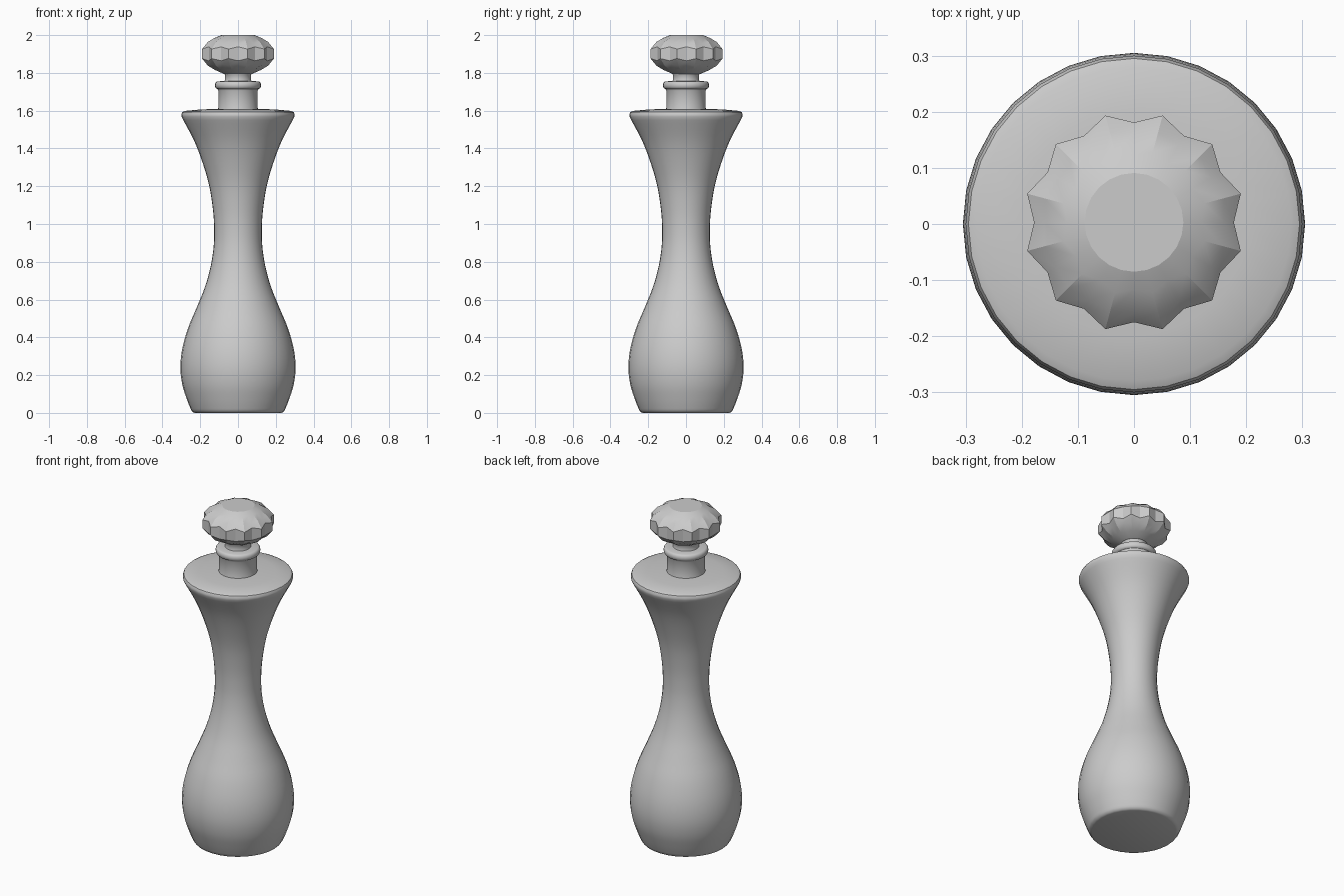
import bpy, bmesh, math

if "Cube" in bpy.data.objects:
    bpy.data.objects.remove(bpy.data.objects["Cube"])


def finish(name, bm, angle):
    bmesh.ops.recalc_face_normals(bm, faces=bm.faces)
    me = bpy.data.meshes.new(name)
    bm.to_mesh(me)
    bm.free()
    ob = bpy.data.objects.new(name, me)
    bpy.context.collection.objects.link(ob)
    bpy.ops.object.select_all(action='DESELECT')
    ob.select_set(True)
    bpy.context.view_layer.objects.active = ob
    bpy.ops.object.shade_smooth_by_angle(angle=math.radians(angle))
    return ob


def skin(rings, n):
    """Join rings of n points with quads and cap both ends."""
    bm = bmesh.new()
    vs = [[bm.verts.new(p) for p in ring] for ring in rings]
    for a, b in zip(vs, vs[1:]):
        for i in range(n):
            j = (i + 1) % n
            bm.faces.new((a[i], a[j], b[j], b[i]))
    bm.faces.new(vs[0][::-1])
    bm.faces.new(vs[-1])
    return bm


def lathe(name, profile, n=32, angle=40):
    rings = [[(r * math.cos(2 * math.pi * i / n), r * math.sin(2 * math.pi * i / n), z)
              for i in range(n)] for r, z in profile]
    return finish(name, skin(rings, n), angle)


def smooth_profile(pts, steps=4):
    """Catmull-Rom curve through the profile points."""
    out = []
    p = [pts[0]] + pts + [pts[-1]]
    for a, b, c, d in zip(p, p[1:], p[2:], p[3:]):
        for s in range(steps):
            t = s / steps
            out.append(tuple(0.5 * (2 * b[k] + (c[k] - a[k]) * t
                       + (2 * a[k] - 5 * b[k] + 4 * c[k] - d[k]) * t * t
                       + (3 * b[k] - a[k] - 3 * c[k] + d[k]) * t ** 3) for k in (0, 1)))
    return out + [pts[-1]]


# Hourglass bottle body with rounded rim and flat shoulder
wall = smooth_profile([(0.248, 0.015), (0.270, 0.07), (0.295, 0.15), (0.305, 0.24), (0.295, 0.34),
                       (0.264, 0.45), (0.218, 0.56), (0.174, 0.67), (0.144, 0.78), (0.129, 0.88),
                       (0.126, 0.97), (0.132, 1.07), (0.152, 1.20), (0.186, 1.32), (0.232, 1.44),
                       (0.290, 1.55)])
body = [(0.228, 0.0), (0.240, 0.004)] + wall + [(0.299, 1.568), (0.300, 1.58), (0.295, 1.592),
                                               (0.280, 1.599), (0.2, 1.606), (0.11, 1.61)]
lathe("bottle_body", body)

# Neck with rolled lip
lip = [(0.109 + 0.013 * math.cos(a), 1.735 + 0.020 * math.sin(a))
       for a in (math.radians(d) for d in range(-90, 91, 30))]
lathe("bottle_neck", [(0.108, 1.60), (0.104, 1.615), (0.104, 1.705)] + lip + [(0.07, 1.757)])

# Stopper stem
lathe("stopper_stem", [(0.074, 1.75), (0.070, 1.76), (0.070, 1.79), (0.085, 1.81)])

# Faceted stopper knob: 12 points, each ring gives (tip radius, tip z, valley radius, valley z)
knob = [(0.075, 1.795, 0.075, 1.795), (0.125, 1.815, 0.118, 1.815), (0.165, 1.838, 0.160, 1.846),
        (0.197, 1.876, 0.178, 1.864), (0.197, 1.926, 0.178, 1.938),
        (0.165, 1.964, 0.160, 1.956), (0.130, 1.984, 0.120, 1.984), (0.088, 2.0, 0.088, 2.0)]
rings = []
for tr, tz, vr, vz in knob:
    ring = []
    for i in range(24):
        a = math.radians(15 * i)
        r, z = (tr, tz) if i % 2 else (vr, vz)
        ring.append((r * math.cos(a), r * math.sin(a) + 0.003, z))
    rings.append(ring)
finish("stopper_knob", skin(rings, 24), 22)
